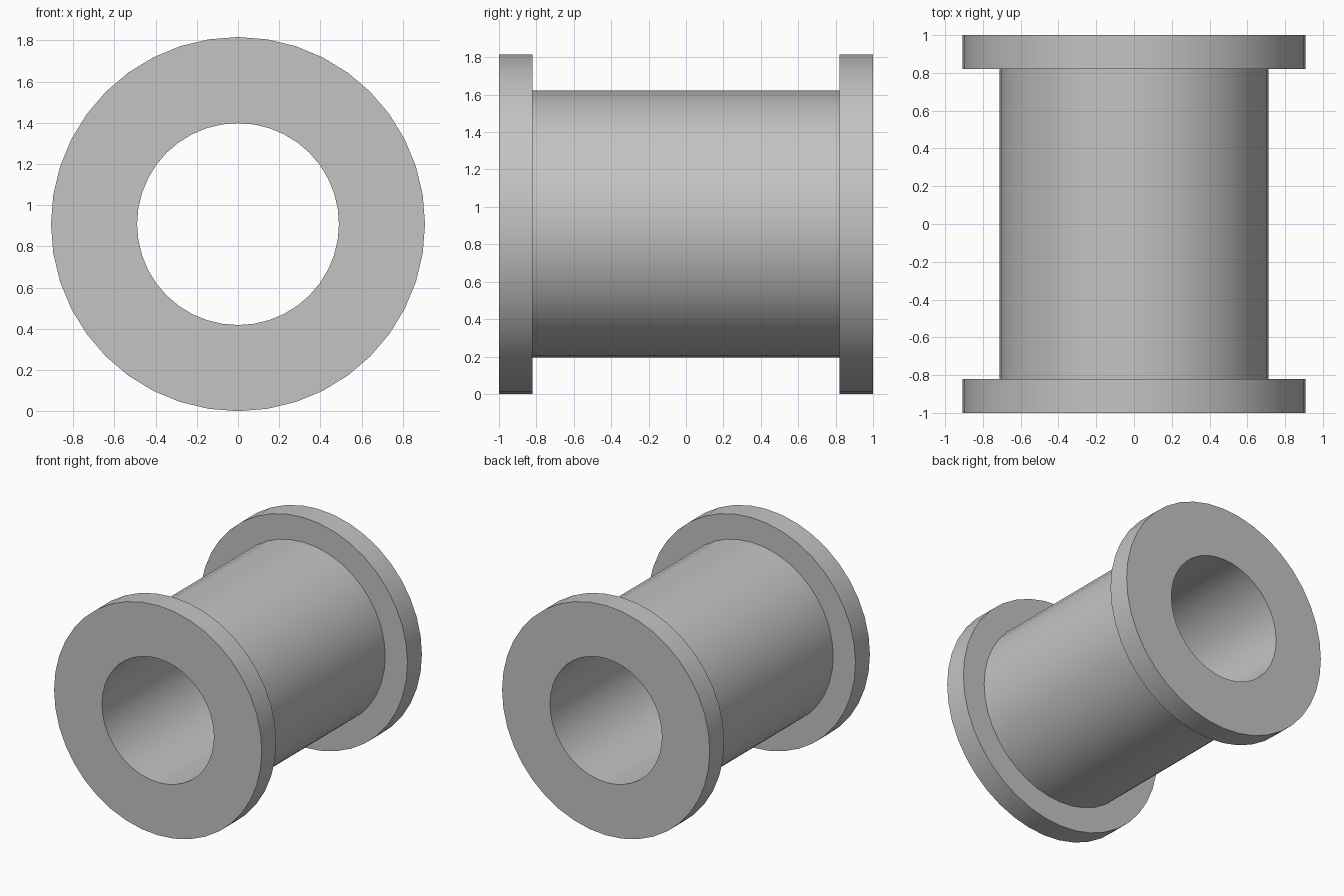
import bpy
import bmesh
from math import cos, sin, tau, radians

cube = bpy.data.objects.get("Cube")
if cube:
    bpy.data.objects.remove(cube, do_unlink=True)

SEGMENTS = 40
FLANGE_R, BARREL_R, BORE_R = 0.908, 0.713, 0.49
HALF_LENGTH, INNER_Y = 1.0, 0.82

grey = bpy.data.materials.new("plain grey")
grey.use_nodes = True
grey.diffuse_color = (0.55, 0.55, 0.55, 1)
grey.node_tree.nodes["Principled BSDF"].inputs["Base Color"].default_value = grey.diffuse_color


def lathe(name, profile):
    """Spin a closed (radius, y) profile around the y axis."""
    bm = bmesh.new()
    rings = []
    for i in range(SEGMENTS):
        a = tau * i / SEGMENTS
        rings.append([bm.verts.new((r * sin(a), y, r * cos(a))) for r, y in profile])
    count = len(profile)
    for i, ring in enumerate(rings):
        following = rings[(i + 1) % SEGMENTS]
        for j in range(count):
            k = (j + 1) % count
            bm.faces.new((ring[j], ring[k], following[k], following[j]))
    bmesh.ops.recalc_face_normals(bm, faces=bm.faces)
    mesh = bpy.data.meshes.new(name)
    bm.to_mesh(mesh)
    bm.free()
    mesh.materials.append(grey)
    obj = bpy.data.objects.new(name, mesh)
    bpy.context.collection.objects.link(obj)
    obj.location.z = FLANGE_R
    bpy.ops.object.select_all(action="DESELECT")
    obj.select_set(True)
    bpy.context.view_layer.objects.active = obj
    bpy.ops.object.shade_smooth_by_angle(angle=radians(30))
    return obj


# Flanged sleeve: one closed profile for the barrel, both flanges and the bore
half = [(BORE_R, HALF_LENGTH), (FLANGE_R, HALF_LENGTH),
        (FLANGE_R, INNER_Y), (BARREL_R, INNER_Y)]
lathe("flanged_sleeve", half + [(r, -y) for r, y in reversed(half)])
